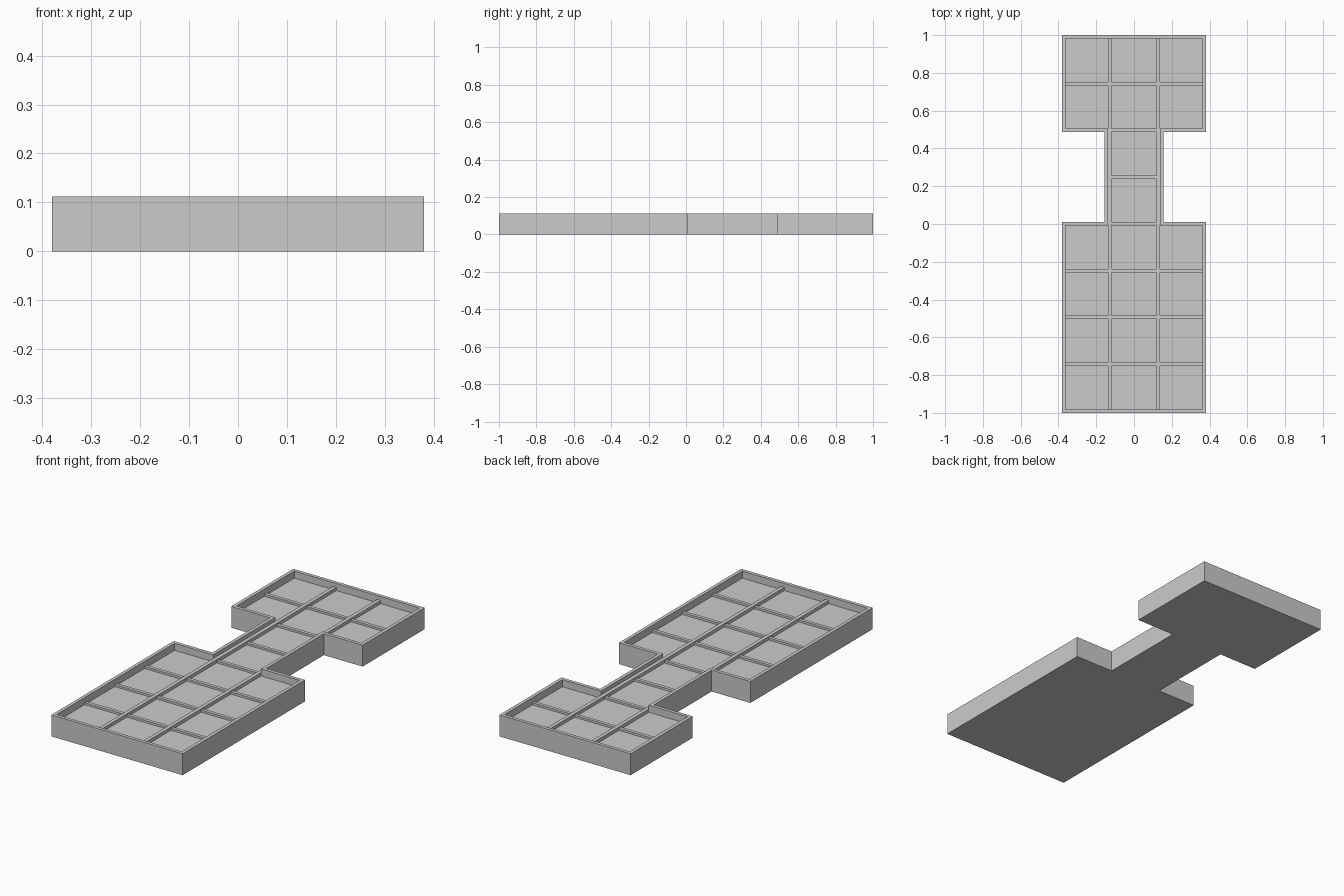
import bpy
import bmesh

cube = bpy.data.objects.get("Cube")
if cube:
    bpy.data.objects.remove(cube, do_unlink=True)

HEIGHT, FLOOR = 0.112, 0.075
LONG_TOP, CROSS_TOP = 0.092, 0.086
HALF_W, NECK_W = 0.38, 0.156
NECK_FRONT, NECK_BACK = 0.011, 0.487
RIM, PITCH = 0.018, 0.2475
RIB_IN, RIB_OUT = 0.118, NECK_W - RIM

grey = bpy.data.materials.new("light grey")
grey.use_nodes = True
colour = (0.6, 0.6, 0.6, 1)
grey.diffuse_color = colour
grey.node_tree.nodes["Principled BSDF"].inputs["Base Color"].default_value = colour


def finish(bm, name):
    bmesh.ops.recalc_face_normals(bm, faces=bm.faces)
    mesh = bpy.data.meshes.new(name)
    bm.to_mesh(mesh)
    bm.free()
    mesh.materials.append(grey)
    obj = bpy.data.objects.new(name, mesh)
    bpy.context.collection.objects.link(obj)


def box(name, x0, x1, y0, y1, z0, z1):
    bm = bmesh.new()
    bmesh.ops.create_cube(bm, size=1)
    for v in bm.verts:
        v.co.x = x1 if v.co.x > 0 else x0
        v.co.y = y1 if v.co.y > 0 else y0
        v.co.z = z1 if v.co.z > 0 else z0
    finish(bm, name)


# Tray: two wide blocks joined by a neck, with a raised rim round a sunken floor
right_side = [(HALF_W, -1), (HALF_W, NECK_FRONT), (NECK_W, NECK_FRONT),
              (NECK_W, NECK_BACK), (HALF_W, NECK_BACK), (HALF_W, 1)]
outline = right_side + [(-x, y) for x, y in reversed(right_side)]
bm = bmesh.new()
bottom = bm.faces.new([bm.verts.new((x, y, 0)) for x, y in outline])
extruded = bmesh.ops.extrude_face_region(bm, geom=[bottom], use_keep_orig=True)["geom"]
for v in extruded:
    if isinstance(v, bmesh.types.BMVert):
        v.co.z = HEIGHT
bmesh.ops.recalc_face_normals(bm, faces=bm.faces)
top = next(f for f in bm.faces if all(v.co.z > 0.1 for v in f.verts))
bmesh.ops.inset_region(bm, faces=[top], thickness=RIM, use_even_offset=True)
inner = bmesh.ops.extrude_face_region(bm, geom=[top])["geom"]
for v in inner:
    if isinstance(v, bmesh.types.BMVert):
        v.co.z = FLOOR
if top.is_valid:
    bmesh.ops.delete(bm, geom=[top], context='FACES_ONLY')
finish(bm, "tray")

# Two long ribs running the whole length
end = 1 - RIM
for side, name in ((-1, "right_long_rib"), (1, "left_long_rib")):
    xs = sorted((side * RIB_IN, side * RIB_OUT))
    box(name, *xs, -end, end, FLOOR, LONG_TOP)

# Cross ribs between the cells; the wings have none beside the neck
for i in range(1, 8):
    y = 1 - RIM / 2 - i * PITCH
    y0, y1 = y - RIM / 2, y + RIM / 2
    box(f"centre_cross_rib_{i}", -RIB_IN, RIB_IN, y0, y1, FLOOR, CROSS_TOP)
    if i not in (2, 3, 4):
        box(f"right_cross_rib_{i}", -HALF_W + RIM, -RIB_OUT, y0, y1, FLOOR, CROSS_TOP)
        box(f"left_cross_rib_{i}", RIB_OUT, HALF_W - RIM, y0, y1, FLOOR, CROSS_TOP)
